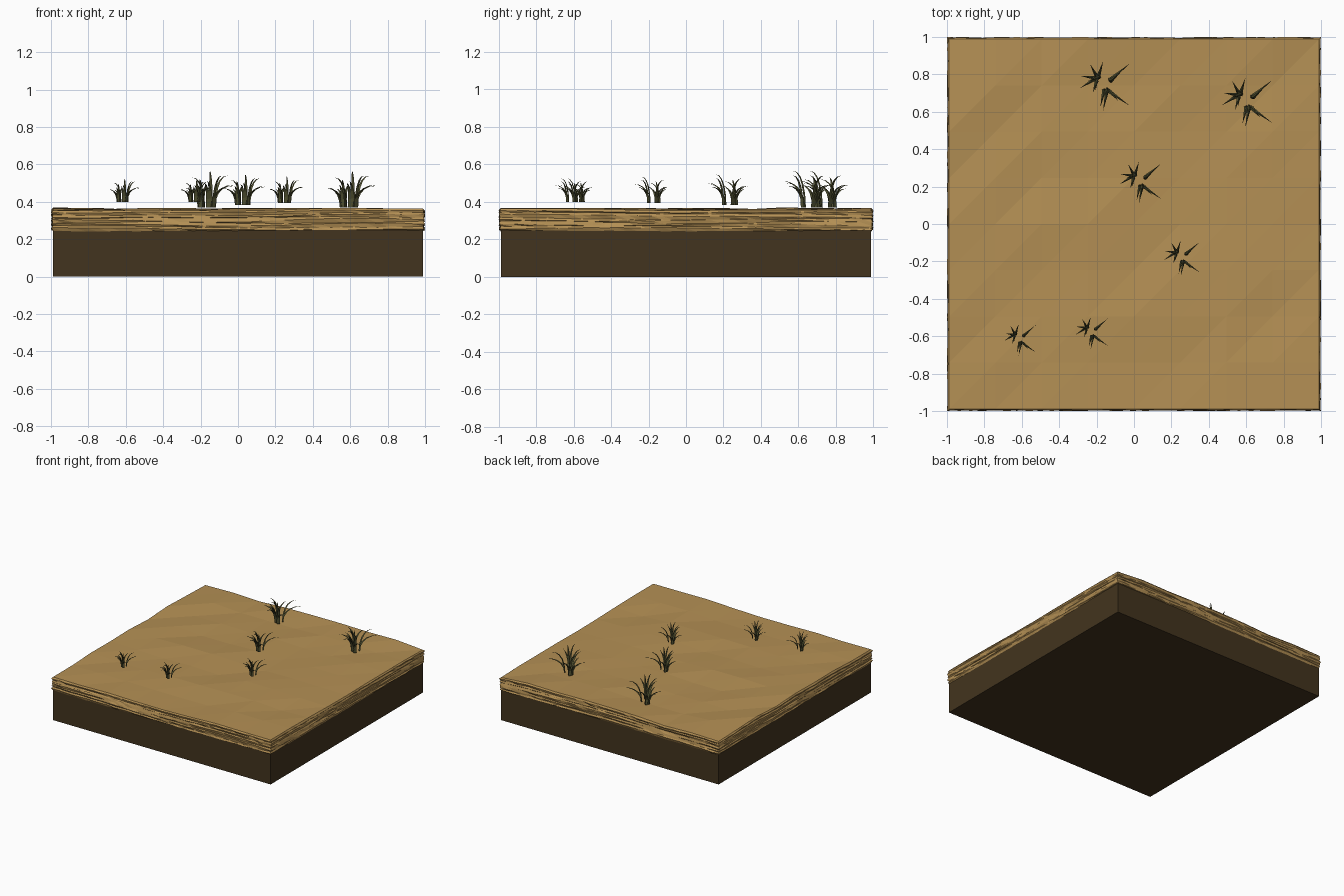
import bpy, random
from math import sin, pi
from mathutils import Vector

if "Cube" in bpy.data.objects:
    bpy.data.objects.remove(bpy.data.objects["Cube"])

random.seed(4)
HALF, CELLS, SUB = 0.988, 8, 4


def material(name, rgb):
    m = bpy.data.materials.new(name)
    m.diffuse_color = (*rgb, 1)
    m.use_nodes = True
    m.node_tree.nodes["Principled BSDF"].inputs["Base Color"].default_value = m.diffuse_color
    return m


def make_mesh(name, verts, faces, mat):
    me = bpy.data.meshes.new(name)
    me.from_pydata(verts, [], faces)
    me.materials.append(mat)
    return me


def add_object(name, me):
    ob = bpy.data.objects.new(name, me)
    bpy.context.collection.objects.link(ob)
    return ob


sand = material("sand", (0.46, 0.28, 0.09))
soil = material("soil", (0.055, 0.034, 0.013))
green = material("dry_grass", (0.085, 0.085, 0.032))

# Dark soil block
bpy.ops.mesh.primitive_cube_add(size=1, location=(0, 0, 0.125))
block = bpy.context.object
block.name = "soil_block"
block.scale = (2 * HALF, 2 * HALF, 0.25)
block.data.materials.append(soil)

# Gently uneven sand top, triangulated along one diagonal
N = CELLS + 1
height = [[0.358 + random.uniform(-0.008, 0.011) for i in range(N)] for j in range(N)]
verts = [(HALF * (2 * i / CELLS - 1), HALF * (2 * j / CELLS - 1), height[j][i])
         for j in range(N) for i in range(N)]
faces = []
for j in range(CELLS):
    for i in range(CELLS):
        a = j * N + i
        faces += [(a, a + 1, a + N + 1), (a, a + N + 1, a + N)]
add_object("sand_top", make_mesh("sand_top", verts, faces, sand))

# Border of the slab, counter-clockwise, following the heights of the top
nodes = ([(i, 0) for i in range(CELLS)] + [(CELLS, j) for j in range(CELLS)]
         + [(CELLS - i, CELLS) for i in range(CELLS)] + [(0, CELLS - j) for j in range(CELLS)])
nodes = [Vector((HALF * (2 * i / CELLS - 1), HALF * (2 * j / CELLS - 1), height[j][i]))
         for i, j in nodes]
border = [p.lerp(nodes[(k + 1) % len(nodes)], s / SUB)
          for k, p in enumerate(nodes) for s in range(SUB)]
count = len(border)

# Layered sand edge: ragged strata that step in and out
ROWS = 10
verts, faces = [], []
for r in range(ROWS + 1):
    t = r / ROWS
    phase, waves = random.uniform(0, 2 * pi), random.choice((2, 3, 5))
    for k, p in enumerate(border):
        out, z = 1.0, p.z
        if r > 0:
            drift = 0.006 * sin(waves * 2 * pi * k / count + phase) + random.uniform(-0.002, 0.002)
            z = p.z + (0.244 - p.z) * t + drift * min(1, 3 * t)
            out = random.uniform(1.005, 1.012) if r % 2 else random.uniform(1.0, 1.005)
        if r == ROWS:
            out = 0.998
        verts.append((p.x * out, p.y * out, z))
for r in range(ROWS):
    for k in range(count):
        n = (k + 1) % count
        a, b, c, d = r * count + k, (r + 1) * count + k, (r + 1) * count + n, r * count + n
        faces += [(a, b, c), (a, c, d)]
add_object("sand_strata", make_mesh("sand_strata", verts, faces, sand))

# Grass tuft: base x, base y, tip x, tip y, height of each blade
blades = [
    (-.035, .055, -.010, .135, .12), (-.045, .055, -.080, .120, .10),
    (-.050, .045, -.125, .055, .10), (-.055, .040, -.135, -.010, .105),
    (-.045, .030, -.065, -.035, .12), (-.040, .060, -.050, -.020, .15),
    (-.030, .050, -.090, .030, .16), (.025, .035, .135, .125, .12),
    (.030, .030, .100, .095, .17), (.015, -.020, .135, -.105, .115),
    (.010, -.025, -.010, -.130, .14), (.025, -.025, .070, -.075, .17),
    (.010, -.015, .005, -.075, .195), (-.005, -.020, -.025, -.110, .13)]
STEPS = 5
verts, faces = [], []
for bx, by, tx, ty, h in blades:
    base, reach = Vector((bx, by, 0)), Vector((tx - bx, ty - by, 0))
    fwd = reach.normalized()
    side = Vector((-fwd.y, fwd.x, 0))
    start = len(verts)
    for s in range(STEPS):
        t = s / STEPS
        c = base + reach * t ** 1.8 + Vector((0, 0, h * (1 - (1 - t) ** 1.9)))
        w = 0.011 * (1 - t ** 1.6)
        verts += [c - side * w, c + side * w, c - fwd * w * 0.9 + Vector((0, 0, w * t))]
    verts.append(base + reach + Vector((0, 0, h)))
    tip = len(verts) - 1
    for s in range(STEPS):
        for e in range(3):
            a, b = start + 3 * s + e, start + 3 * s + (e + 1) % 3
            faces.append((a, b, b + 3, a + 3) if s < STEPS - 1 else (a, b, tip))
tuft = make_mesh("grass_tuft", verts, faces, green)

# Six tufts: x, y, z, scale
for k, (x, y, z, s) in enumerate([
        (-.155, .735, .37, 1), (.605, .645, .37, 1), (.035, .22, .383, .84),
        (.257, -.185, .394, .72), (-.61, -.62, .40, .64), (-.225, -.585, .398, .65)]):
    ob = add_object(f"grass_tuft_{k + 1}", tuft)
    ob.location, ob.scale = (x, y, z), (s, s, s)
